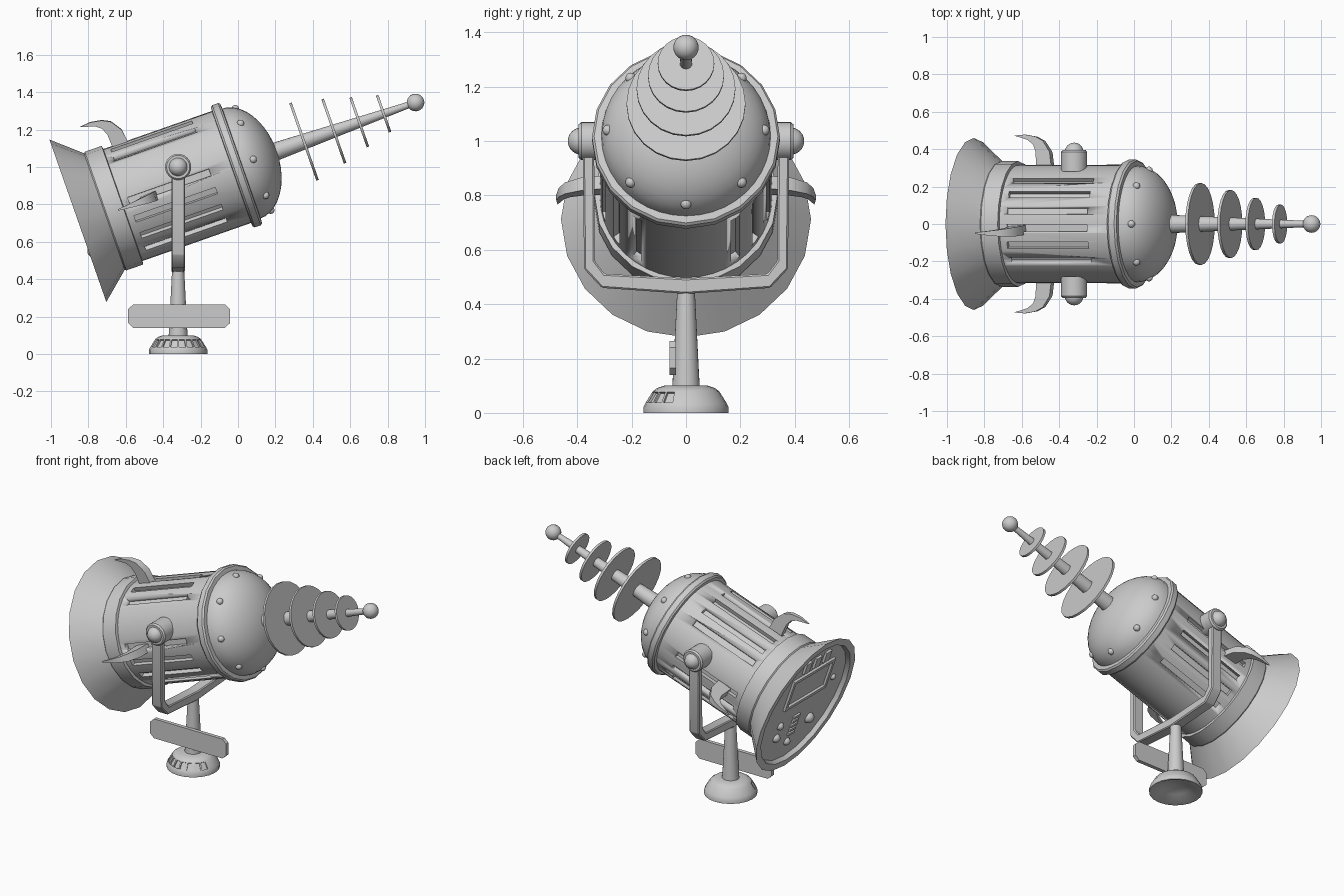
import bpy, bmesh
from math import sin, cos, pi, radians
from mathutils import Matrix, Vector

cube = bpy.data.objects.get("Cube")
if cube:
    bpy.data.objects.remove(cube)

metal = bpy.data.materials.new("grey metal")
metal.use_nodes = True
metal.diffuse_color = (0.6, 0.6, 0.6, 1)
metal.node_tree.nodes["Principled BSDF"].inputs["Base Color"].default_value = (0.6, 0.6, 0.6, 1)

# Tilted barrel frame: local z runs along the barrel, local x is its upper side
TILT = radians(19.3)
S, C = sin(TILT), cos(TILT)
BARREL = Matrix(((-S, 0, C, 0), (0, -1, 0, 0), (C, 0, S, 1.012), (0, 0, 0, 1)))
STAND = Matrix.Translation((-0.32, 0, 0))


def finish(name, bm, matrix=Matrix(), angle=35):
    bmesh.ops.remove_doubles(bm, verts=bm.verts, dist=1e-5)
    bmesh.ops.recalc_face_normals(bm, faces=bm.faces)
    mesh = bpy.data.meshes.new(name)
    bm.transform(matrix)
    bm.to_mesh(mesh)
    bm.free()
    mesh.materials.append(metal)
    for p in mesh.polygons:
        p.use_smooth = True
    mesh.set_sharp_from_angle(angle=radians(angle))
    obj = bpy.data.objects.new(name, mesh)
    bpy.context.collection.objects.link(obj)
    return obj


def spin(profile, segs):
    """Lathe (radius, height) points around z."""
    bm = bmesh.new()
    vs = [bm.verts.new((r, 0, h)) for r, h in profile]
    es = [bm.edges.new(pair) for pair in zip(vs, vs[1:])]
    bmesh.ops.spin(bm, geom=vs + es, cent=(0, 0, 0), axis=(0, 0, 1),
                   angle=2 * pi, steps=segs, use_merge=True)
    bmesh.ops.remove_doubles(bm, verts=bm.verts, dist=1e-5)
    return bm


def lathe(name, profile, segs=32, matrix=BARREL):
    return finish(name, spin(profile, segs), matrix)


def ball(name, radius, pos, matrix=Matrix()):
    bm = bmesh.new()
    bmesh.ops.create_uvsphere(bm, u_segments=20, v_segments=12, radius=radius)
    return finish(name, bm, matrix @ Matrix.Translation(pos))


def add_box(bm, size, matrix):
    bmesh.ops.create_cube(bm, size=1, matrix=matrix @ Matrix.Diagonal((*size, 1)))


def prism(name, points, depth, matrix, bevel=0.0):
    """Extrude an xy outline symmetrically along z."""
    bm = bmesh.new()
    face = bm.faces.new([bm.verts.new((x, y, -depth / 2)) for x, y in points])
    top = bmesh.ops.extrude_face_region(bm, geom=[face])["geom"]
    bmesh.ops.translate(bm, vec=(0, 0, depth), verts=[v for v in top if isinstance(v, bmesh.types.BMVert)])
    if bevel:
        bmesh.ops.bevel(bm, geom=bm.edges[:], offset=bevel, segments=1, affect='EDGES')
    return finish(name, bm, matrix)


def mirrored(points):
    return points + [(-x, y) for x, y in reversed(points) if x]


# Base with recessed windows on its front half
bm = spin([(0, 0.05), (0.08, 0.03), (0.145, 0), (0.157, 0), (0.157, 0.02), (0.15, 0.035),
           (0.122, 0.08), (0.105, 0.092), (0.08, 0.1), (0, 0.1)], 20)
bm.normal_update()
band = []
for f in bm.faces:
    c = f.calc_center_median()
    if 0.05 < c.z < 0.07 and c.y < -0.03 and c.xy.length > 0.1:
        band.append(f)
bmesh.ops.recalc_face_normals(bm, faces=bm.faces)
bmesh.ops.inset_individual(bm, faces=band, thickness=0.006, depth=0)
bmesh.ops.inset_individual(bm, faces=band, thickness=0.001, depth=-0.008)
finish("base", bm, STAND)

# Stem and blank sign plate
lathe("stem", [(0, 0.08), (0.052, 0.08), (0.048, 0.14), (0.032, 0.46), (0, 0.46)], 24, STAND)
UPRIGHT = Matrix.Rotation(pi / 2, 4, 'X')
prism("sign_plate", mirrored([(0.245, 0.14), (0.272, 0.165), (0.272, 0.24), (0.245, 0.265)]),
      0.024, Matrix.Translation((-0.315, -0.048, 0)) @ UPRIGHT)

# Yoke: U shaped bracket lying in the yz plane
FACING_X = Matrix(((0, 0, 1, -0.32), (1, 0, 0, 0), (0, 1, 0, 0), (0, 0, 0, 1)))
arm = [(0, 0.438), (0.31, 0.46), (0.375, 0.53), (0.38, 1.0), (0.338, 1.0), (0.336, 0.56), (0.3, 0.512), (0, 0.495)]
prism("yoke", arm + [(-x, y) for x, y in reversed(arm[1:-1])], 0.072, FACING_X, 0.006)

# Pivots on both sides
for side, label in ((1, "back"), (-1, "front")):
    turn = Matrix.Translation((-0.32, 0, 1.0)) @ Matrix.Rotation(-side * pi / 2, 4, 'X')
    lathe(label + "_pivot", [(0, 0.28), (0.07, 0.28), (0.07, 0.385), (0.062, 0.395), (0, 0.395)], 24, turn)
    ball(label + "_pivot_cap", 0.05, (0, 0, 0.385), turn)

# Barrel with long vent slots cut into it
barrel = lathe("barrel", [(0, -0.67), (0.317, -0.67), (0.317, -0.01), (0, -0.01)], 40)
bm = bmesh.new()
slots = [a + 4 for a in range(-51, 52, 17)][:-1]
slots += [s * a for s in (1, -1) for a in (88, 107, 126, 145)]
for a in slots:
    add_box(bm, (0.06, 0.038, 0.46), Matrix.Rotation(radians(a), 4, 'Z') @ Matrix.Translation((0.32, 0, -0.385)))
cutter = finish("slot_cutter", bm, BARREL)
cutter.hide_render = True
cutter.hide_set(True)
cut = barrel.modifiers.new("slots", 'BOOLEAN')
cut.object = cutter
cut.operation = 'DIFFERENCE'
cut.solver = 'EXACT'

# Flared rear housing with a recessed control panel
lathe("rear_housing", [(0, -0.88), (0.405, -0.88), (0.415, -0.907), (0.46, -0.907), (0.33, -0.757),
                       (0.336, -0.75), (0.336, -0.655), (0.31, -0.65), (0, -0.65)], 20)

# Front flange and dome
lathe("flange", [(0.29, -0.04), (0.338, -0.035), (0.346, -0.025), (0.346, 0.008),
                 (0.338, 0.018), (0.29, 0.022)], 20)
lathe("dome", [(0, 0)] + [(0.312 * cos(i * pi / 20), 0.015 + 0.205 * sin(i * pi / 20)) for i in range(11)], 40)
for i in range(8):
    a = i * pi / 4
    ball("dome_rivet", 0.02, (0.287 * cos(a), 0.287 * sin(a), 0.085), BARREL)

# Antenna: tapered rod, discs and tip
lathe("antenna_rod", [(0, 0.18), (0.05, 0.18), (0.016, 1.0), (0, 1.0)], 20)
for r, t in ((0.219, 0.374), (0.182, 0.543), (0.14, 0.687), (0.104, 0.825)):
    lathe("antenna_disc", [(0, t - 0.007), (r, t - 0.007), (r, t + 0.007), (0, t + 0.007)], 24)
ball("antenna_tip", 0.047, (0, 0, 1.006), BARREL)

# Three hooked claws: outline in (outward, along barrel), tapered toward the tip
CLAW = [(0.473, -0.735), (0.478, -0.67), (0.468, -0.61), (0.445, -0.565), (0.385, -0.525),
        (0.29, -0.512), (0.29, -0.602), (0.385, -0.606), (0.425, -0.622), (0.45, -0.655)]
LAY = Matrix(((1, 0, 0, 0), (0, 0, -1, 0), (0, 1, 0, 0), (0, 0, 0, 1)))
for label, a, shift in (("top", 6, 0), ("front", 92, 0.05), ("back", -92, 0.05)):
    claw = prism(label + "_claw", CLAW, 0.05, Matrix())
    for v in claw.data.vertices:
        v.co.z *= 0.15 + 0.85 * min(1, (v.co.y + 0.735) / 0.2)
    claw.data.transform(BARREL @ Matrix.Rotation(radians(a), 4, 'Z') @ Matrix.Translation((0, 0, shift)) @ LAY)

# Control panel details on the rear: screen frame, indicators, vent and knobs
PANEL = BARREL @ Matrix.Translation((0, 0, -0.88))
bm = bmesh.new()
for s in (1, -1):
    add_box(bm, (0.022, 0.42, 0.03), Matrix.Translation((0.14 + s * 0.1, 0, 0)))
    add_box(bm, (0.2, 0.022, 0.03), Matrix.Translation((0.14, s * 0.2, 0)))
finish("screen_frame", bm, PANEL)
bm = bmesh.new()
for i in (-1, 0, 1):
    add_box(bm, (0.075, 0.055, 0.03), Matrix.Translation((0.31, i * 0.1, 0)))
finish("indicators", bm, PANEL)
bm = bmesh.new()
for i in range(5):
    add_box(bm, (0.018, 0.06, 0.024), Matrix.Translation((-0.09 - i * 0.032, -0.02, 0)))
finish("panel_vent", bm, PANEL)
for n, y, r in ((0.07, 0.28, 0.02), (-0.18, 0.15, 0.035), (-0.1, -0.18, 0.025),
                (-0.19, -0.18, 0.028), (-0.28, -0.03, 0.025)):
    ball("panel_knob", r, (n, y, 0), PANEL)
